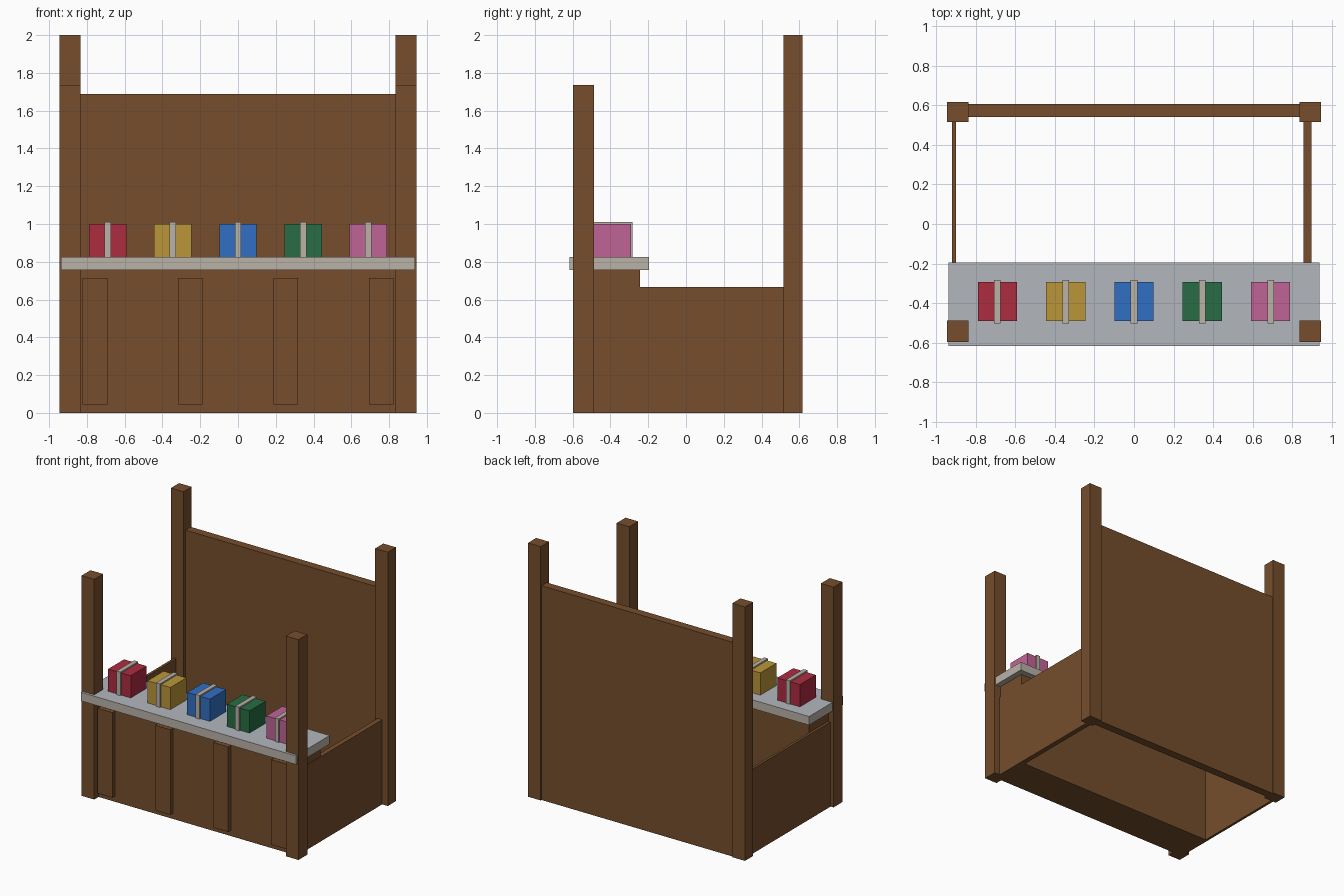
import bpy

cube = bpy.data.objects.get("Cube")
if cube:
    bpy.data.objects.remove(cube, do_unlink=True)


def material(name, rgb):
    m = bpy.data.materials.new(name)
    m.use_nodes = True
    m.diffuse_color = (*rgb, 1)
    for node in m.node_tree.nodes:
        if node.type == 'BSDF_PRINCIPLED':
            node.inputs["Base Color"].default_value = (*rgb, 1)
    return m


wood = material("brown wood", (0.181, 0.076, 0.026))
cream = material("warm cream", (0.49, 0.445, 0.39))
grey = material("cool grey", (0.45, 0.475, 0.515))
red = material("red", (0.418, 0.025, 0.051))
yellow = material("yellow", (0.49, 0.305, 0.04))
blue = material("blue", (0.031, 0.159, 0.552))
green = material("green", (0.021, 0.15, 0.058))
pink = material("pink", (0.527, 0.127, 0.305))


def box(name, x, y, z, mat):
    """Box from (low, high) spans along each axis."""
    bpy.ops.mesh.primitive_cube_add(size=1)
    ob = bpy.context.object
    ob.name = name
    spans = (x, y, z)
    for v in ob.data.vertices:
        v.co = [s[1] if c > 0 else s[0] for c, s in zip(v.co, spans)]
    ob.data.materials.append(mat)
    return ob


# Corner posts, the back pair taller
for side, x in (("right", (-0.945, -0.835)), ("left", (0.835, 0.945))):
    box(f"front_{side}_post", x, (-0.597, -0.487), (0, 1.735), wood)
    box(f"back_{side}_post", x, (0.515, 0.616), (0, 2), wood)

# Walls
box("back_panel", (-0.89, 0.89), (0.54, 0.606), (0, 1.688), wood)
box("right_side_panel", (-0.92, -0.9), (-0.5, 0.53), (0, 0.667), wood)
box("left_side_panel", (0.856, 0.896), (-0.5, 0.53), (0, 0.667), wood)

# Counter base with raised strips on its front
box("counter_base", (-0.9, 0.89), (-0.543, -0.243), (0, 0.76), wood)
for i in range(4):
    cx = -0.757 + i * 0.505
    box(f"front_strip_{i + 1}", (cx - 0.065, cx + 0.065),
        (-0.576, -0.53), (0.045, 0.715), wood)

# Counter slab with a cool grey top
slab = box("counter_top", (-0.936, 0.936), (-0.616, -0.195), (0.757, 0.825), cream)
slab.data.materials.append(grey)
for face in slab.data.polygons:
    if face.normal.z > 0.5:
        face.material_index = 1

# Wrapped parcels with ribbon bands
for i, mat in enumerate((red, yellow, blue, green, pink)):
    cx = -0.69 + i * 0.345
    box(f"{mat.name}_parcel", (cx - 0.099, cx + 0.099), (-0.491, -0.292), (0.82, 1.0), mat)
    box(f"{mat.name}_parcel_ribbon", (cx - 0.017, cx + 0.017),
        (-0.503, -0.284), (0.82, 1.011), cream)
